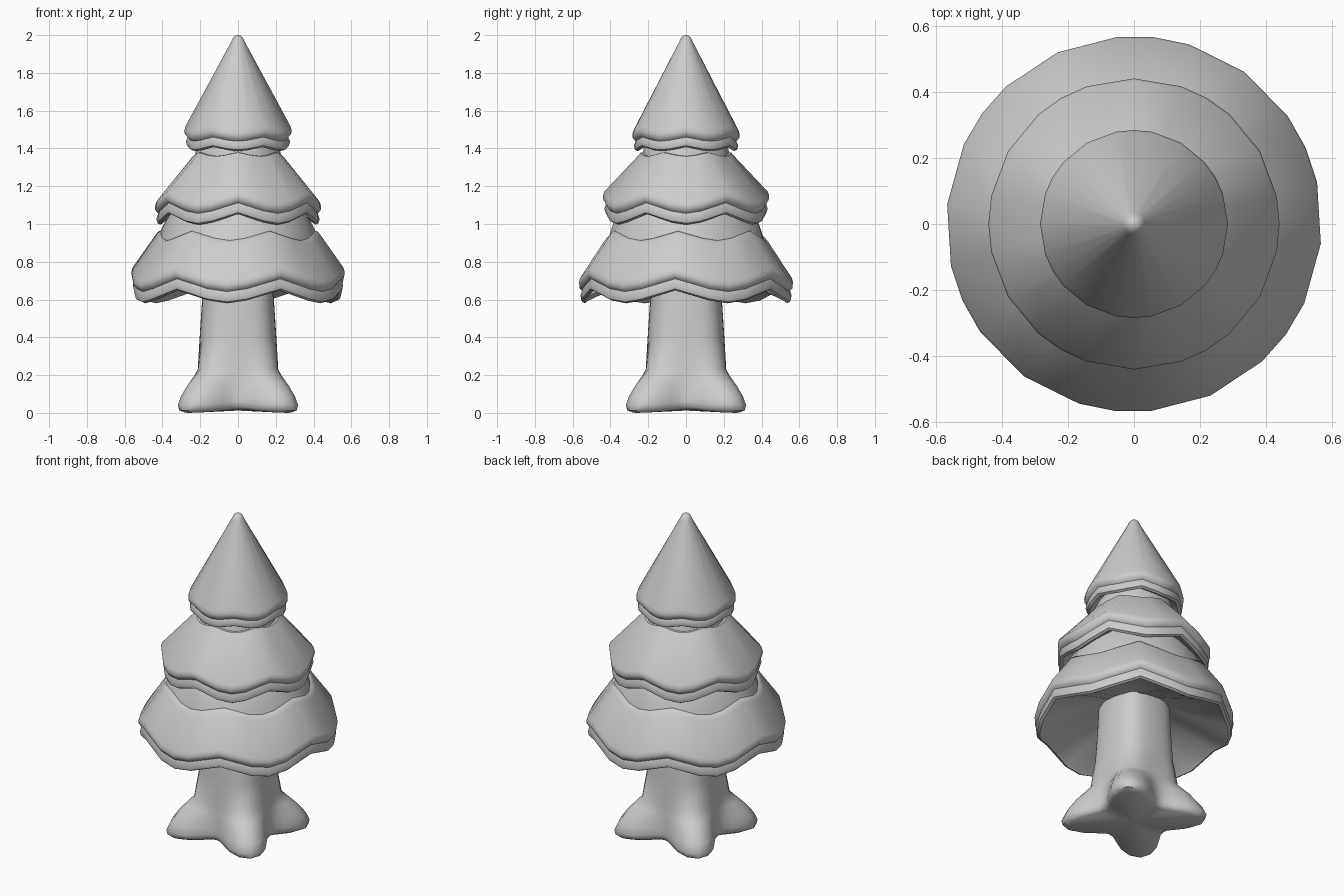
import bpy, math

if "Cube" in bpy.data.objects:
    bpy.data.objects.remove(bpy.data.objects["Cube"])


def loft(name, rings, sharp=42):
    """Skin closed rings (lists of points) from bottom to top and cap both ends."""
    n = len(rings[0])
    verts = [p for ring in rings for p in ring]
    faces = []
    for k in range(len(rings) - 1):
        for i in range(n):
            j = (i + 1) % n
            faces.append((k * n + i, k * n + j, (k + 1) * n + j, (k + 1) * n + i))
    faces.append(tuple(reversed(range(n))))
    last = (len(rings) - 1) * n
    faces.append(tuple(range(last, last + n)))
    mesh = bpy.data.meshes.new(name)
    mesh.from_pydata(verts, [], faces)
    mesh.update()
    obj = bpy.data.objects.new(name, mesh)
    bpy.context.collection.objects.link(obj)
    bpy.ops.object.select_all(action='DESELECT')
    obj.select_set(True)
    bpy.context.view_layer.objects.active = obj
    bpy.ops.object.shade_smooth_by_angle(angle=math.radians(sharp))
    return obj


# Six scallops per tier: angle offset and height factor within one scallop
SCALLOP = [(0, 1.0), (19, -0.55), (30, -1.0), (41, -0.55)]


def tier(name, profile, phase):
    """Profile points are (radius, height, scallop amplitude)."""
    rings = []
    for r, z, amp in profile:
        ring = []
        for s in range(6):
            for off, w in SCALLOP:
                a = math.radians(phase + s * 60 + off)
                ring.append((r * math.cos(a), r * math.sin(a), z + amp * w))
        rings.append(ring)
    return loft(name, rings)


def skirt(r, lip, low, amp):
    """Double rolled rim: lower roll ends at height low, upper roll at lip."""
    return [(r - .05, low + .015, amp), (r - .03, low, amp),
            (r - .014, low + .008, amp), (r - .008, low + .03, amp),
            (r - .018, lip - .006, amp), (r - .012, lip, amp),
            (r - .002, lip + .012, amp), (r, lip + .03, amp),
            (r - .006, lip + .052, amp)]


# Lower foliage with the neck rising into the middle tier
tier("lower_foliage",
     [(.15, .77, 0)] + skirt(.568, .682, .614, .034) +
     [(.440, .915, .026), (.425, .935, .026), (.412, .938, .025),
      (.375, 1.04, 0), (.30, 1.15, 0)], -6)

# Middle foliage with the neck rising into the top tier
tier("middle_foliage",
     [(.15, 1.16, 0)] + skirt(.440, 1.090, 1.024, .028) +
     [(.25, 1.355, .01), (.24, 1.368, .01), (.228, 1.370, .01),
      (.21, 1.46, 0), (.15, 1.52, 0)], 30)

# Top foliage cone with a rounded tip
tier("top_foliage",
     [(.12, 1.46, 0)] + skirt(.284, 1.455, 1.396, .011) +
     [(.034, 1.968, 0), (.026, 1.987, 0), (.013, 1.997, 0), (.003, 2.0, 0)], 0)

# Trunk flaring into four diagonal roots: (height, radius, root length)
TRUNK = [(0, .20, .17), (.012, .222, .185), (.04, .228, .187), (.09, .226, .165),
         (.15, .222, .12), (.19, .217, .08), (.23, .213, .04), (.40, .203, .02),
         (.60, .19, .02), (.82, .18, .02)]
rings = []
for z, r, root in TRUNK:
    ring = []
    for i in range(40):
        a = math.tau * i / 40
        f = (0.5 - 0.5 * math.cos(4 * a)) ** 1.25
        d = r + root * f
        lift = .018 * (1 - f) if z < .05 else 0
        ring.append((d * math.cos(a), d * math.sin(a), z + lift))
    rings.append(ring)
# Shrink the bottom ring to a slightly raised centre so the sole is a clean star
rings.insert(0, [(x * .05, y * .05, .012) for x, y, z in rings[0]])
loft("trunk", rings, 50)
